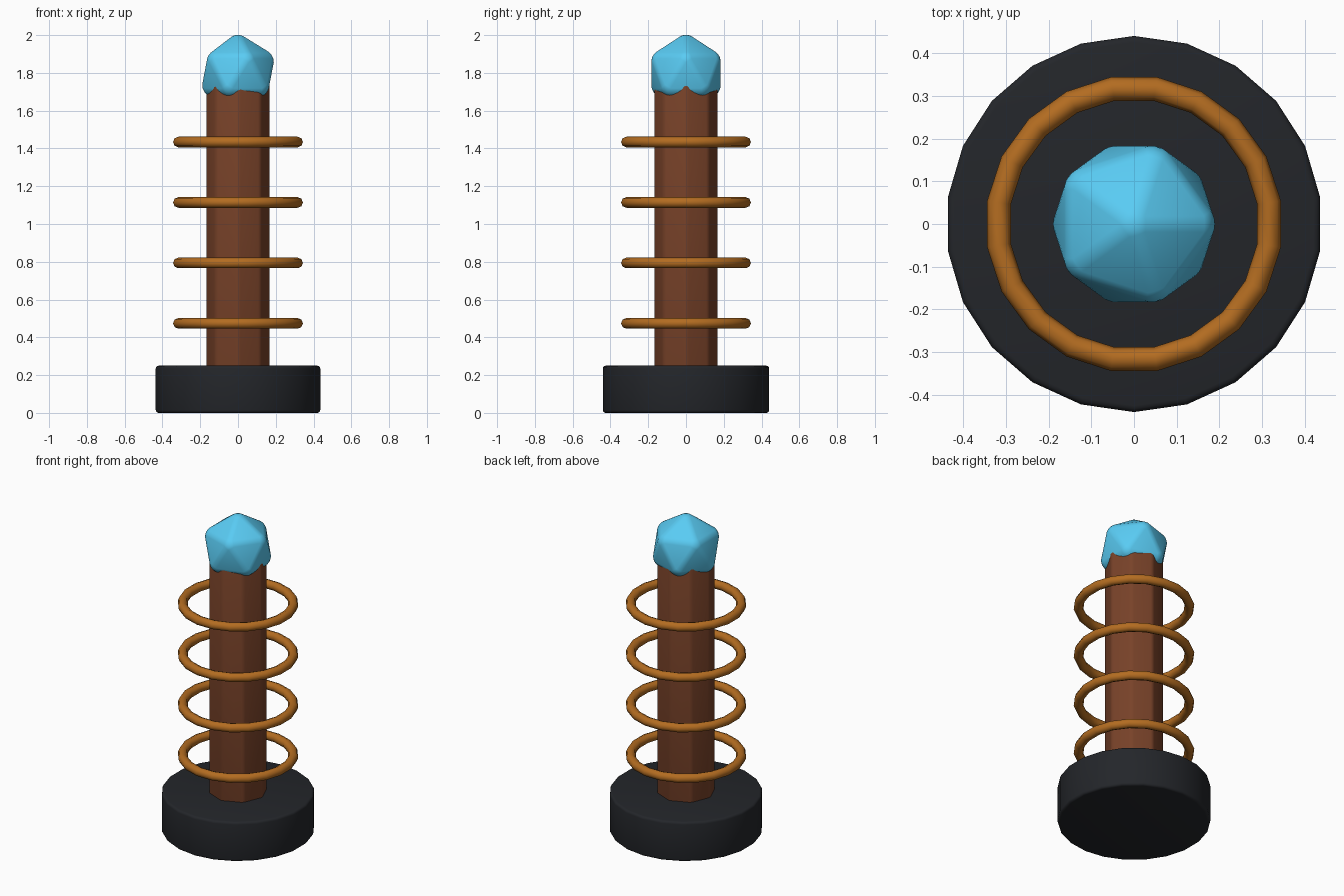
import bpy
import math

if "Cube" in bpy.data.objects:
    bpy.data.objects.remove(bpy.data.objects["Cube"])


def finish(name, color, bevel=0.0, smooth_angle=40):
    """Name, colour, soften and smooth the active object."""
    obj = bpy.context.object
    obj.name = name
    mat = bpy.data.materials.new(name + "_color")
    mat.diffuse_color = (*color, 1)
    mat.use_nodes = True
    mat.node_tree.nodes["Principled BSDF"].inputs["Base Color"].default_value = mat.diffuse_color
    obj.data.materials.append(mat)
    if bevel:
        mod = obj.modifiers.new("Bevel", "BEVEL")
        mod.width = bevel
        mod.segments = 3
        mod.limit_method = 'ANGLE'
        mod.angle_limit = math.radians(30)
        bpy.ops.object.modifier_apply(modifier=mod.name)
    bpy.ops.object.shade_smooth_by_angle(angle=math.radians(smooth_angle))
    return obj


def cylinder(name, sides, radius, z0, z1, color, bevel):
    bpy.ops.mesh.primitive_cylinder_add(
        vertices=sides, radius=radius, depth=z1 - z0,
        location=(0, 0, (z0 + z1) / 2))
    return finish(name, color, bevel)


# Heavy dark base and octagonal column
cylinder("base", 22, 0.44, 0.0, 0.25, (0.017, 0.019, 0.023), 0.015)
cylinder("column", 8, 0.17, 0.22, 1.74, (0.19, 0.055, 0.022), 0.015)

# Four floating coil rings
for i in range(4):
    bpy.ops.mesh.primitive_torus_add(
        major_segments=20, minor_segments=8,
        major_radius=0.32, minor_radius=0.028,
        location=(0, 0, 0.474 + 0.32 * i),
        rotation=(0, 0, math.radians(9)))
    finish(f"coil_ring_{i + 1}", (0.45, 0.15, 0.015), smooth_angle=50)

# Faceted crystal with softened edges, its tip at z = 2
bpy.ops.mesh.primitive_ico_sphere_add(subdivisions=1, radius=0.22)
crystal = finish("crystal", (0.1, 0.6, 0.9), 0.02)
crystal.location.z = 2.0 - max(v.co.z for v in crystal.data.vertices)
